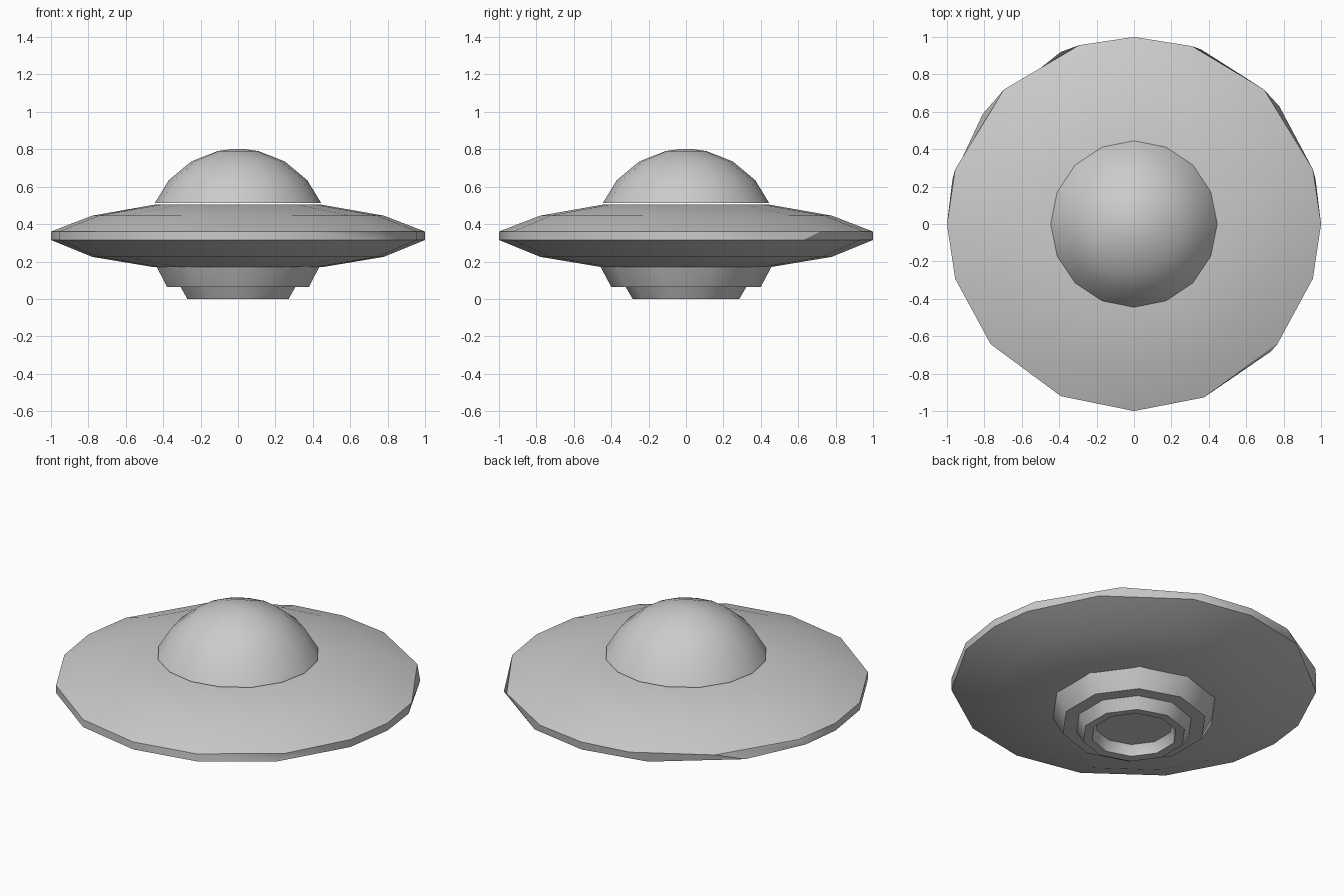
import bpy
import bmesh
from math import cos, sin, radians, pi

cube = bpy.data.objects.get("Cube")
if cube:
    bpy.data.objects.remove(cube)

grey = bpy.data.materials.new("hull grey")
grey.use_nodes = True
grey.diffuse_color = (0.6, 0.6, 0.6, 1)
grey.node_tree.nodes["Principled BSDF"].inputs["Base Color"].default_value = (0.6, 0.6, 0.6, 1)


def even(sides, start=90):
    return [start - i * 360 / sides for i in range(sides)]


def lathe(name, rings, crease=30):
    """Loft rings given as (radius, height, angles); close both ends."""
    bm = bmesh.new()
    loops = [[bm.verts.new((r * cos(radians(a)), r * sin(radians(a)), z)) for a in angles]
             for r, z, angles in rings]
    for low, high in zip(loops, loops[1:]):
        n = len(low)
        for i in range(n):
            j = (i + 1) % n
            bm.faces.new((low[i], low[j], high[j], high[i]))
    bm.faces.new(loops[0])
    bm.faces.new(loops[-1])
    bmesh.ops.recalc_face_normals(bm, faces=bm.faces)
    mesh = bpy.data.meshes.new(name)
    bm.to_mesh(mesh)
    bm.free()
    mesh.materials.append(grey)
    obj = bpy.data.objects.new(name, mesh)
    bpy.context.collection.objects.link(obj)
    bpy.ops.object.select_all(action="DESELECT")
    obj.select_set(True)
    bpy.context.view_layer.objects.active = obj
    bpy.ops.object.shade_smooth_by_angle(angle=radians(crease))
    return obj


# Saucer disc: slightly irregular polygon rim, shallow cones above and below
upper = [90, 72, 46, 17, 0, -17, -40, -68, -90, -113, -140, -163, -180, -197, -226, -253]
lower = [90, 69, 39, 14, 0, -17, -43, -68, -90, -113, -140, -163, -180, -194, -216, -247]
round16 = even(16)
lathe("saucer_disc", [
    (0.45, 0.17, round16), (0.78, 0.225, lower), (1.0, 0.315, lower),
    (1.0, 0.36, upper), (0.78, 0.445, upper), (0.44, 0.505, round16)])

# Dome on top
arc = [(0.445, 0.512), (0.37, 0.635), (0.25, 0.735), (0.11, 0.79), (0.03, 0.802)]
lathe("dome", [(r, z, round16) for r, z in arc], 35)

# Stepped underside with a round recess in the lowest step
ten = even(10)
lathe("upper_step", [(0.46, 0.18, ten), (0.455, 0.168, ten), (0.40, 0.065, ten), (0.30, 0.065, ten)], 40)
bowl = [(0.235 * cos(t * pi / 10), 0.003 + 0.16 * sin(t * pi / 10), ten) for t in range(5)]
lathe("lower_step", [(0.325, 0.068, ten), (0.285, 0.0, ten)] + bowl, 40)
